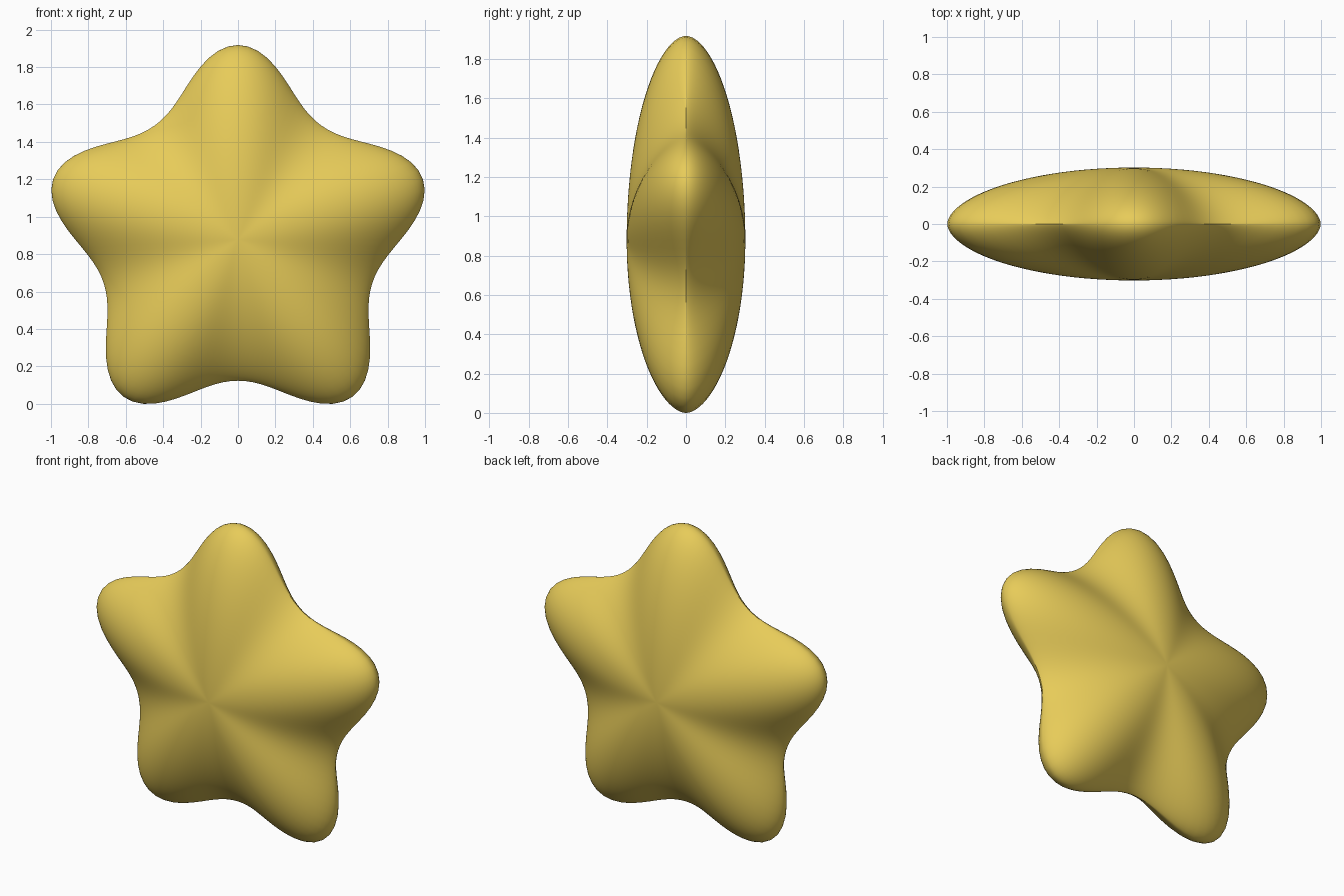
import bpy, bmesh
from math import sin, cos, pi

if "Cube" in bpy.data.objects:
    bpy.data.objects.remove(bpy.data.objects["Cube"])

CENTRE_Z, HALF_DEPTH = 0.878, 0.302
SEGMENTS, RINGS = 120, 24


def outline(a):
    """Radius of the rounded five-pointed outline, a = 0 at the top tip."""
    return 0.884 + 0.1425 * cos(5 * a) + 0.0135 * cos(10 * a)


def surface_point(a, t, side):
    """Domed at the arms, more lens-like (pinched) between them."""
    s = sin(t)
    power = 0.54 + 0.24 * (1 - cos(5 * a)) / 2
    y = HALF_DEPTH * max(0.0, 1 - s * s) ** power
    r = outline(a) * s
    return (r * sin(a), side * y, CENTRE_Z + r * cos(a))


bm = bmesh.new()
angles = [2 * pi * i / SEGMENTS for i in range(SEGMENTS)]

# shared rim, then a front and a back dome
rim = [bm.verts.new(surface_point(a, pi / 2, 0)) for a in angles]
for side in (-1, 1):
    pole = bm.verts.new((0, side * HALF_DEPTH, CENTRE_Z))
    rings = [[bm.verts.new(surface_point(a, pi / 2 * k / RINGS, side)) for a in angles]
             for k in range(1, RINGS)] + [rim]
    for i in range(SEGMENTS):
        j = (i + 1) % SEGMENTS
        bm.faces.new((pole, rings[0][i], rings[0][j]))
        for inner, outer in zip(rings, rings[1:]):
            bm.faces.new((inner[i], outer[i], outer[j], inner[j]))
bmesh.ops.recalc_face_normals(bm, faces=bm.faces)

mesh = bpy.data.meshes.new("puffy_star")
bm.to_mesh(mesh)
bm.free()
star = bpy.data.objects.new("puffy_star", mesh)
bpy.context.collection.objects.link(star)

# golden yellow
gold = bpy.data.materials.new("gold")
gold.diffuse_color = (0.8, 0.6, 0.1, 1)
gold.use_nodes = True
gold.node_tree.nodes["Principled BSDF"].inputs["Base Color"].default_value = gold.diffuse_color
mesh.materials.append(gold)

bpy.context.view_layer.objects.active = star
star.select_set(True)
bpy.ops.object.shade_smooth_by_angle()
